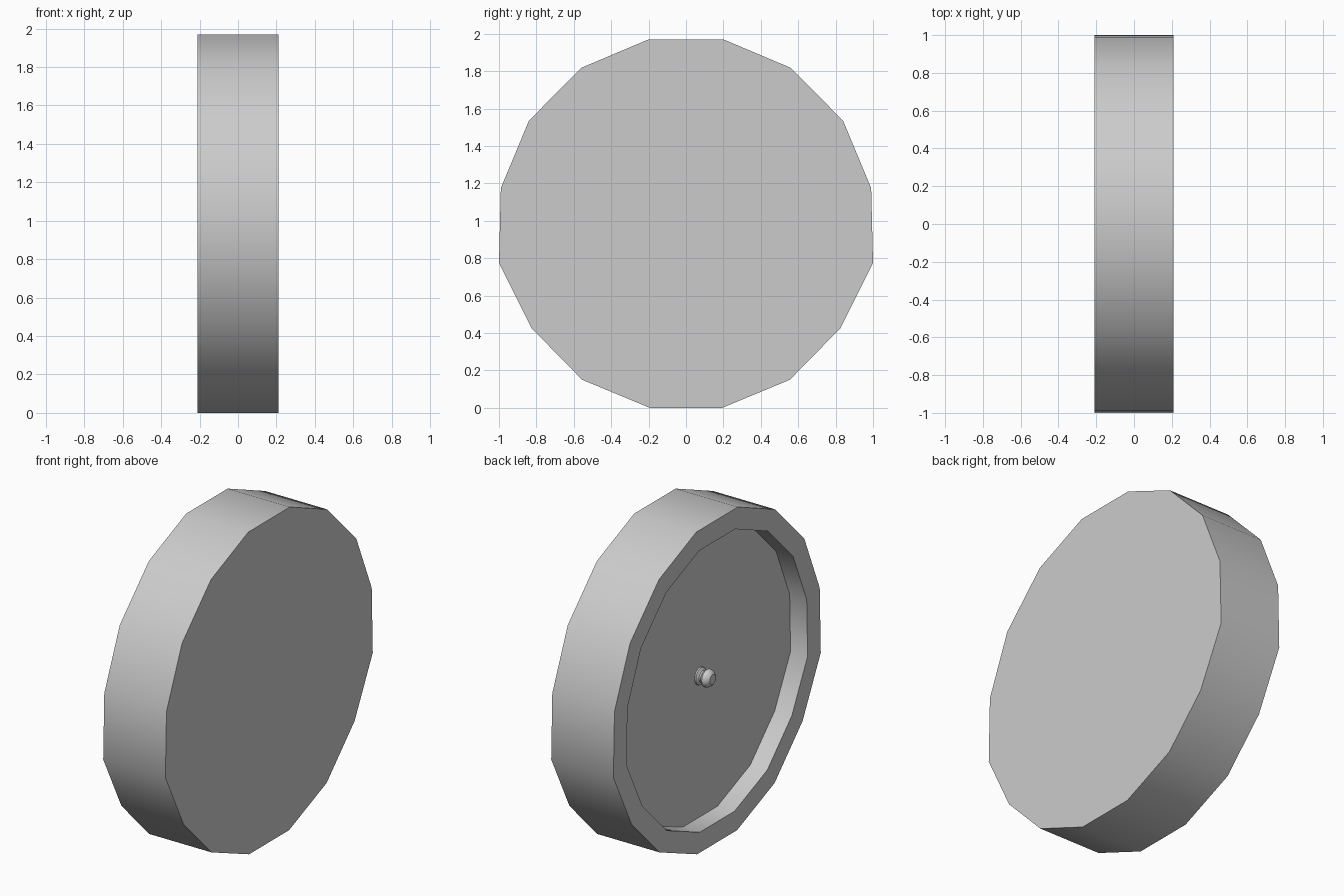
import bpy, math

if "Cube" in bpy.data.objects:
    bpy.data.objects.remove(bpy.data.objects["Cube"])

CZ = 0.985

# slightly irregular 16-sided outline (y, z), relative to the wheel centre
OUTLINE = [(0.20, 0.985), (0.56, 0.833), (0.84, 0.55), (0.99, 0.19),
           (1.0, -0.21), (0.825, -0.56), (0.555, -0.835), (0.193, -0.985)]
OUTLINE += [(-y, z) for y, z in reversed(OUTLINE)]


def ring_loft(name, section, stations, cap_start=True):
    """Loft a closed (y, z) section along x through (x, scale) stations."""
    n = len(section)
    verts = [(x, y * s, CZ + z * s) for x, s in stations for y, z in section]
    faces = [(k * n + i, k * n + (i + 1) % n, (k + 1) * n + (i + 1) % n, (k + 1) * n + i)
             for k in range(len(stations) - 1) for i in range(n)]
    if cap_start:
        faces.append(tuple(reversed(range(n))))
    faces.append(tuple(range((len(stations) - 1) * n, len(stations) * n)))
    mesh = bpy.data.meshes.new(name)
    mesh.from_pydata(verts, [], faces)
    obj = bpy.data.objects.new(name, mesh)
    bpy.context.collection.objects.link(obj)
    bpy.ops.object.select_all(action='DESELECT')
    obj.select_set(True)
    bpy.context.view_layer.objects.active = obj
    bpy.ops.object.mode_set(mode='EDIT')
    bpy.ops.mesh.select_all(action='SELECT')
    bpy.ops.mesh.normals_make_consistent(inside=False)
    bpy.ops.object.mode_set(mode='OBJECT')
    bpy.ops.object.shade_smooth_by_angle(angle=math.radians(35))
    return obj


# disc: flat +x face, outer wall, -x rim, recess wall, recess floor
ring_loft("disc_body", OUTLINE,
          [(0.21, 1.0), (-0.21, 1.0), (-0.21, 0.873), (-0.095, 0.873)])

# small turned knob in the middle of the recess
circle = [(math.cos(i * math.tau / 16), math.sin(i * math.tau / 16)) for i in range(16)]
knob = [(0.0, 0.054), (0.008, 0.052), (0.018, 0.036), (0.026, 0.033),
        (0.036, 0.046), (0.048, 0.054), (0.062, 0.052), (0.076, 0.044), (0.086, 0.03)]
ring_loft("centre_knob", circle, [(-0.095 - d, r) for d, r in knob], cap_start=False)
